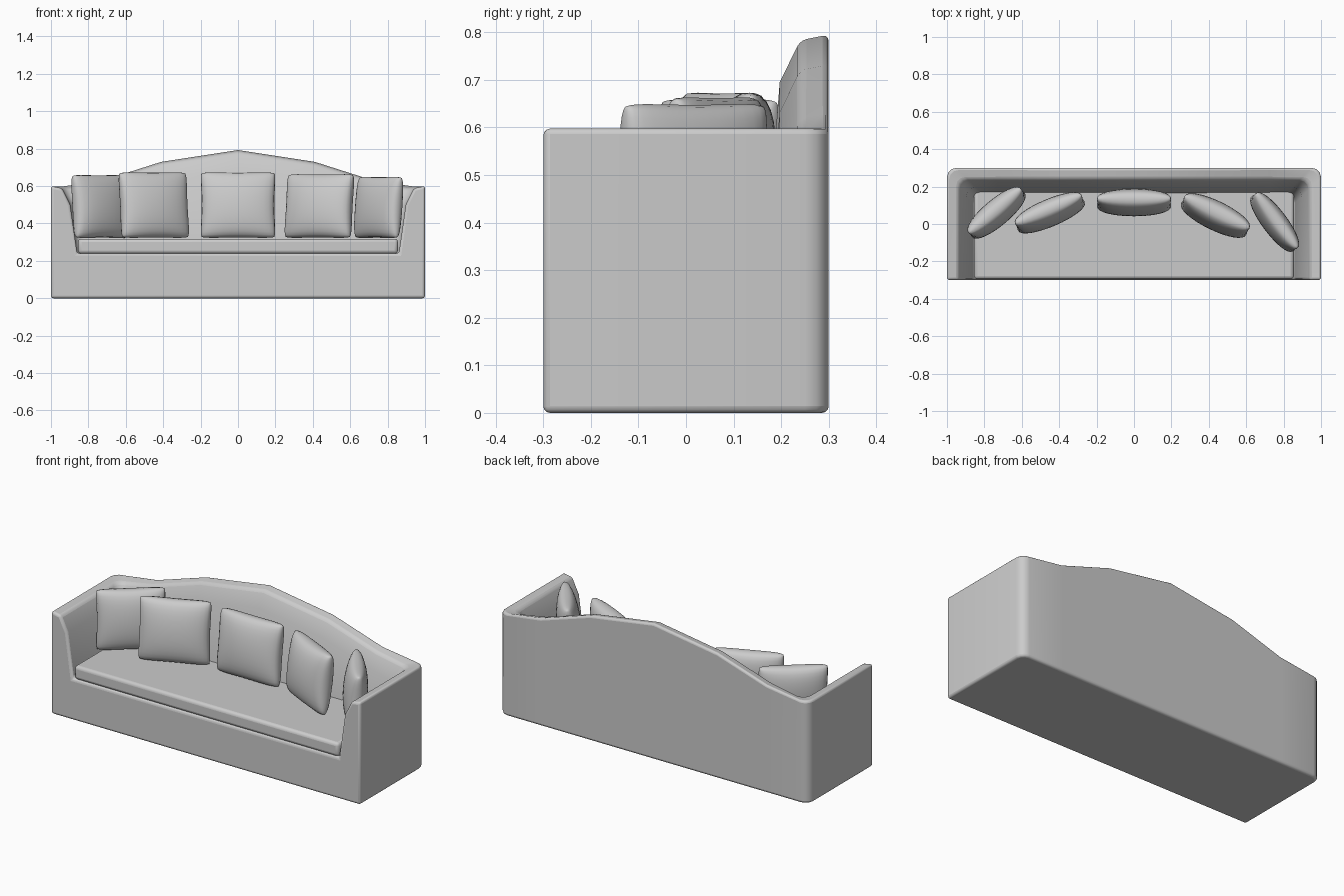
import bpy, bmesh, math
from mathutils import Matrix

if "Cube" in bpy.data.objects:
    bpy.data.objects.remove(bpy.data.objects["Cube"])


def finish(bm, name, bevel=0.0, angle=40):
    bmesh.ops.recalc_face_normals(bm, faces=bm.faces)
    me = bpy.data.meshes.new(name)
    bm.to_mesh(me)
    bm.free()
    ob = bpy.data.objects.new(name, me)
    bpy.context.collection.objects.link(ob)
    if bevel:
        m = ob.modifiers.new("Bevel", 'BEVEL')
        m.width, m.segments = bevel, 3
        m.limit_method, m.angle_limit = 'ANGLE', math.radians(angle)
        m.use_clamp_overlap = False
    bpy.ops.object.select_all(action='DESELECT')
    ob.select_set(True)
    bpy.context.view_layer.objects.active = ob
    bpy.ops.object.shade_smooth_by_angle(angle=math.radians(40))
    return ob


# Plan path of the sofa shell at inset d: left arm, arched back, right arm
def plan(d):
    r = 0.05
    half = []
    for i in range(4):
        a = math.pi / 2 * i / 3
        half.append((1 - d - r + r * math.cos(a), 0.3 - d - r + r * math.sin(a), 0.6))
    half = [(1 - d, -0.3, 0.6)] + half + [(0.73, 0.3 - d, 0.63), (0.41, 0.3 - d, 0.732)]
    left = [(-x, y, h) for x, y, h in half]
    return left + [(0, 0.3 - d, 0.795)] + half[::-1]


# Sofa body: outer wall, top rim, sloping padded inside, floor under the seat
bm = bmesh.new()
section = [(0.0, lambda h: 0.0), (0.0, lambda h: h), (0.06, lambda h: h - 0.012),
           (0.103, lambda h: h - 0.1), (0.14, lambda h: 0.24)]
rows = [[bm.verts.new((x, y, z(h))) for x, y, h in plan(d)] for d, z in section]
for a, b in zip(rows, rows[1:]):
    for i in range(len(a) - 1):
        bm.faces.new((a[i], a[i + 1], b[i + 1], b[i]))
bm.faces.new(rows[0])
bm.faces.new(rows[-1])
bm.faces.new([r[0] for r in rows] + [r[-1] for r in reversed(rows)])
finish(bm, "sofa_body", 0.014)

# Seat cushion
bm = bmesh.new()
bmesh.ops.create_cube(bm, size=1, matrix=Matrix.Translation((0, -0.055, 0.278))
                      @ Matrix.Diagonal((1.71, 0.48, 0.08, 1)))
finish(bm, "seat_cushion", 0.018)


# Throw pillow: two puffed sheets joined along a pinched seam
def pillow(name, x, y, yaw, w, h, t, tilt):
    bm = bmesh.new()
    n = 16
    for side in (-1, 1):
        grid = []
        for i in range(n + 1):
            row = []
            for j in range(n + 1):
                u = math.sin(math.pi / 2 * (2 * i / n - 1))
                v = math.sin(math.pi / 2 * (2 * j / n - 1))
                corner = 1 - 0.05 * (u * v) ** 6
                puff = max(0, (1 - u * u) * (1 - v * v)) ** 0.36
                row.append(bm.verts.new((
                    u * w / 2 * corner * (1 - 0.05 * (1 - v * v)),
                    side * t / 2 * puff,
                    v * h / 2 * corner * (1 - 0.03 * (1 - u * u)))))
            grid.append(row)
        for i in range(n):
            for j in range(n):
                bm.faces.new((grid[i][j], grid[i + 1][j], grid[i + 1][j + 1], grid[i][j + 1]))
    bmesh.ops.remove_doubles(bm, verts=bm.verts, dist=1e-4)
    m = (Matrix.Translation((x, y, 0.318 + h / 2)) @ Matrix.Rotation(math.radians(yaw), 4, 'Z')
         @ Matrix.Rotation(math.radians(-tilt), 4, 'X'))
    bm.transform(m)
    ob = finish(bm, name)
    ob.data.shade_smooth()


pillow("pillow_far_left", -0.735, 0.06, 40, 0.38, 0.345, 0.14, 5)
pillow("pillow_left", -0.45, 0.06, 23, 0.40, 0.36, 0.14, 7)
pillow("pillow_middle", 0.0, 0.115, 0, 0.41, 0.36, 0.14, 7)
pillow("pillow_right", 0.435, 0.045, -26, 0.40, 0.35, 0.15, 7)
pillow("pillow_far_right", 0.752, 0.01, -53, 0.38, 0.335, 0.13, 5)
